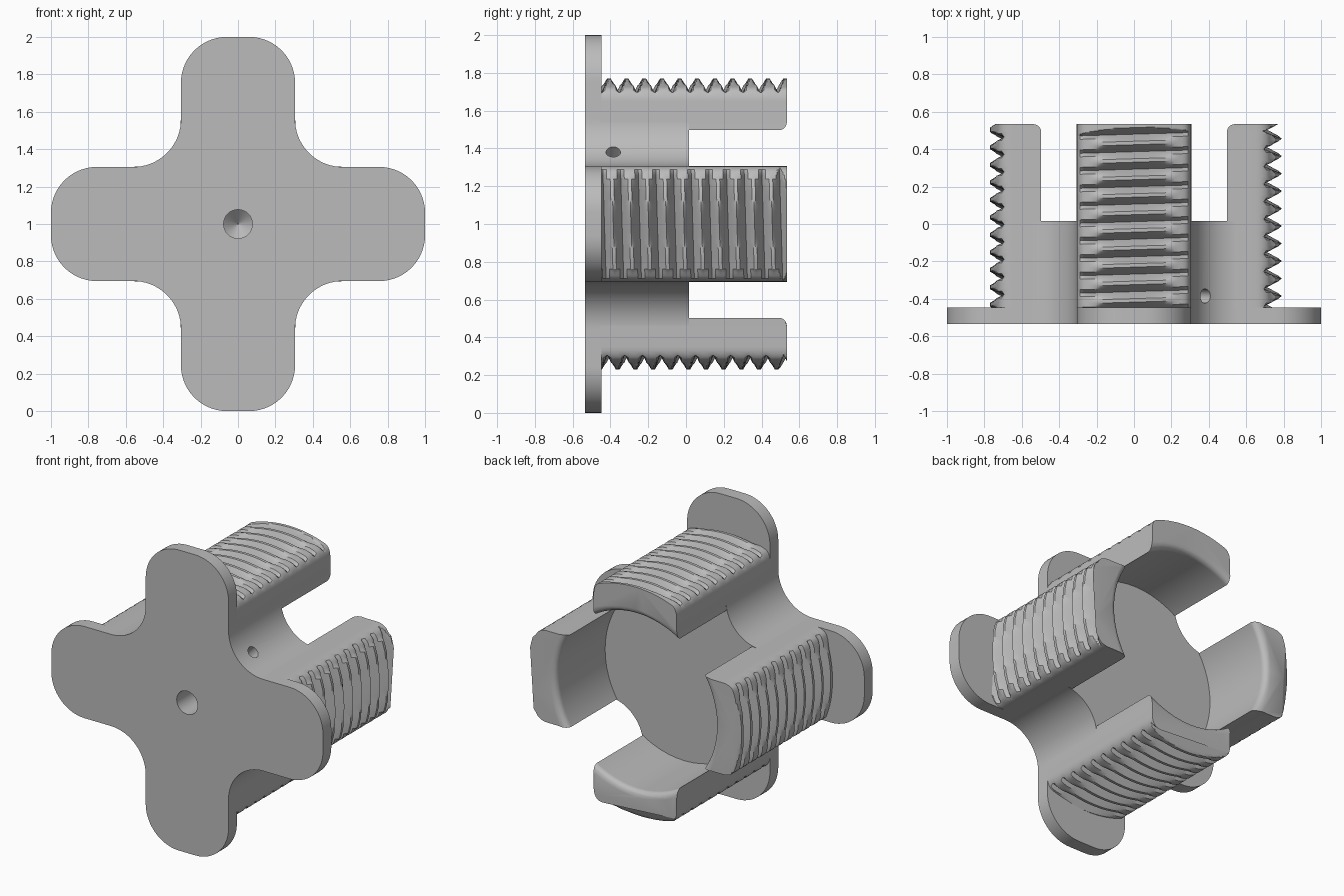
import bpy, bmesh, math
from mathutils import Vector, Matrix

cube = bpy.data.objects.get("Cube")
if cube:
    bpy.data.objects.remove(cube, do_unlink=True)

HALF = 0.305                 # half width of each arm
FILLET = 0.255               # concave fillet between arms
FRONT, BACK = -0.535, 0.535
PLATE_BACK, CORE_BACK = -0.447, 0.015
BORE, PITCH, TILT, ROUND = 0.585, 0.0935, 0.03, 0.04

grey = bpy.data.materials.new("plain_grey")
grey.use_nodes = True
grey.diffuse_color = (0.5, 0.5, 0.5, 1)
grey.node_tree.nodes["Principled BSDF"].inputs["Base Color"].default_value = (0.5, 0.5, 0.5, 1)


def make_object(name, bm):
    bmesh.ops.recalc_face_normals(bm, faces=bm.faces)
    mesh = bpy.data.meshes.new(name)
    bm.to_mesh(mesh)
    bm.free()
    mesh.materials.append(grey)
    obj = bpy.data.objects.new(name, mesh)
    bpy.context.collection.objects.link(obj)
    return obj


def smooth(obj):
    bpy.ops.object.select_all(action='DESELECT')
    obj.select_set(True)
    bpy.context.view_layer.objects.active = obj
    bpy.ops.object.shade_smooth_by_angle(angle=math.radians(30))


def arc(cx, cz, r, start, end, n):
    angles = [math.radians(start + (end - start) * i / n) for i in range(n + 1)]
    return [(cx + r * math.cos(a), cz + r * math.sin(a)) for a in angles]


def cross_prism(name, tip, tip_r, y0, y1):
    """Four-armed outline with rounded tips, extruded along y."""
    corner = arc(HALF - tip_r, tip - tip_r, tip_r, 90, 0, 14)
    inner = arc(HALF + FILLET, HALF + FILLET, FILLET, 180, 270, 18)
    quarter = corner + inner + [(z, x) for x, z in reversed(corner)]
    outline = []
    for _ in range(4):
        outline += quarter
        quarter = [(z, -x) for x, z in quarter]
    bm = bmesh.new()
    face = bm.faces.new([bm.verts.new((x, y0, z + 1)) for x, z in outline])
    ext = bmesh.ops.extrude_face_region(bm, geom=[face])
    moved = [v for v in ext["geom"] if isinstance(v, bmesh.types.BMVert)]
    bmesh.ops.translate(bm, verts=moved, vec=(0, y1 - y0, 0))
    bmesh.ops.remove_doubles(bm, verts=bm.verts, dist=1e-5)
    return make_object(name, bm)


def lathe_cutter(name, origin, direction, profile):
    """Solid of revolution from (distance, radius) pairs, ending in a point."""
    bm = bmesh.new()
    n = 32
    rings = [[bm.verts.new((r * math.cos(math.tau * i / n), r * math.sin(math.tau * i / n), d))
              for i in range(n)] for d, r in profile]
    for a, b in zip(rings, rings[1:]):
        for i in range(n):
            bm.faces.new((a[i], a[(i + 1) % n], b[(i + 1) % n], b[i]))
    bm.faces.new(rings[0])
    bm.faces.new(rings[-1])
    rot = Vector((0, 0, 1)).rotation_difference(Vector(direction)).to_matrix().to_4x4()
    bm.transform(Matrix.Translation(origin) @ rot)
    obj = make_object(name, bm)
    obj.hide_render = True
    return obj


def cut(obj, cutter):
    mod = obj.modifiers.new("cut", 'BOOLEAN')
    mod.operation = 'DIFFERENCE'
    mod.solver = 'EXACT'
    mod.object = cutter
    bpy.ops.object.select_all(action='DESELECT')
    bpy.context.view_layer.objects.active = obj
    obj.select_set(True)
    bpy.ops.object.modifier_apply(modifier=mod.name)


def jaw(name, angle, cap):
    """Threaded finger: outer toothed face, flat sides, bored inner face."""
    groove = 0.48 + PITCH * angle / 360
    start = PLATE_BACK - 0.01
    xs = [-HALF * math.cos(math.pi * i / 28) for i in range(29)]
    inner_xs = [0.308 * math.cos(math.pi * i / 16) for i in range(17)]

    def outer_z(x, y):
        z = math.sqrt(cap * cap - x * x)
        edge = (abs(x) - 0.245) / 0.06
        if edge > 0:
            z = min(z, 0.65 + 0.082 * math.sqrt(max(0, 1 - edge * edge)))
        u = (y - groove - TILT * x) / PITCH
        return min(z, 0.695 + 0.2 * abs(u - round(u)))

    def inner_z(x, y):
        s = min(1, max(0, (y - BACK + ROUND) / ROUND))
        r = BORE + ROUND * (1 - math.sqrt(1 - s * s))
        return math.sqrt(r * r - x * x)

    # rows follow the thread; extra rows shape the rounded inner lip
    first = math.floor((start - groove) / PITCH) - 1
    last = math.ceil((BACK - groove) / PITCH) + 1
    rows = [k + f for k in range(first, last + 1) for f in (0, 0.2, 0.4, 0.5, 0.6, 0.8)]
    rows = sorted(rows + [(BACK - groove) / PITCH - 0.07 * i for i in range(8)])

    bm = bmesh.new()
    rings = []
    for u in rows:
        def depth(x):
            return min(BACK, max(start, groove + TILT * x + u * PITCH))
        pts = [(x, depth(x), outer_z(x, depth(x))) for x in xs]
        pts.append((HALF, depth(HALF), 0.56))
        pts += [(x, depth(x), inner_z(x, depth(x))) for x in inner_xs]
        pts.append((-HALF, depth(-HALF), 0.56))
        rings.append([bm.verts.new(p) for p in pts])
    n = len(rings[0])
    for a, b in zip(rings, rings[1:]):
        for i in range(n):
            bm.faces.new((a[i], a[(i + 1) % n], b[(i + 1) % n], b[i]))
    bm.faces.new(rings[0])
    bm.faces.new(rings[-1])
    bmesh.ops.remove_doubles(bm, verts=bm.verts, dist=1e-5)
    bm.transform(Matrix.Translation((0, 0, 1)) @ Matrix.Rotation(math.radians(angle), 4, 'Y'))
    return make_object(name, bm)


# Front plate and central hub
plate = cross_prism("front_plate", 1.0, 0.245, FRONT, PLATE_BACK)
hub = cross_prism("central_hub", 0.6, 0.01, PLATE_BACK - 0.001, CORE_BACK)

# Blind shaft hole from the front, and a diagonal set screw hole into it
shaft = lathe_cutter("shaft_hole_cutter", (0, -0.6, 1), (0, 1, 0),
                     [(0, 0.077), (0.35, 0.077), (0.42, 0.002)])
screw = lathe_cutter("screw_hole_cutter", (0.5, -0.385, 1.5), (-1, 0, -1),
                     [(0, 0.038), (0.69, 0.038)])
cut(plate, shaft)
cut(hub, shaft)
cut(hub, screw)
for cutter in (shaft, screw):
    bpy.data.objects.remove(cutter, do_unlink=True)

# Four threaded jaws around the axis
parts = [plate, hub]
for name, angle, cap in (("top_jaw", 0, 0.77), ("left_jaw", 90, 0.79),
                         ("bottom_jaw", 180, 0.77), ("right_jaw", 270, 0.77)):
    parts.append(jaw(name, angle, cap))
for part in parts:
    smooth(part)
